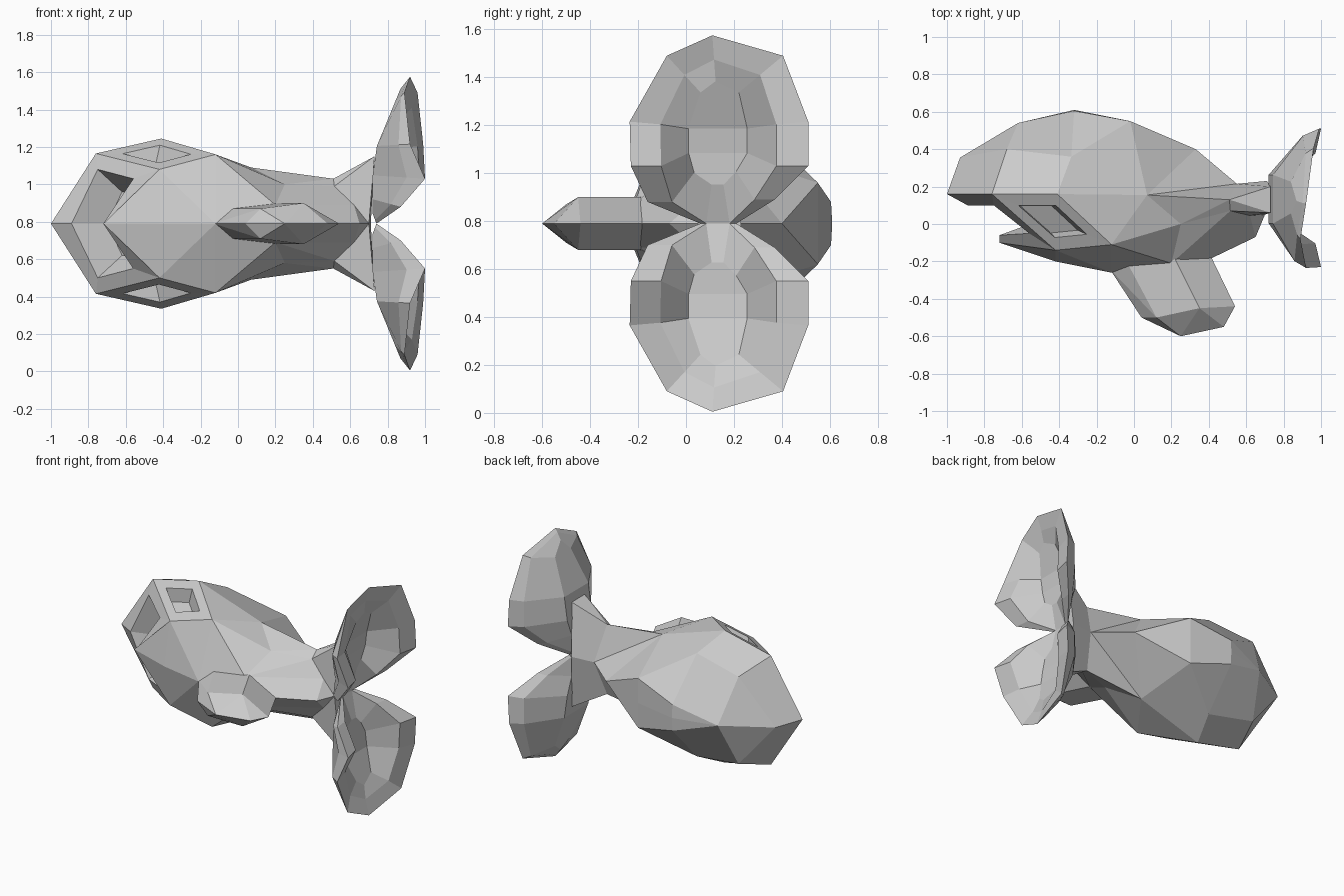
import bpy
import bmesh
from mathutils import Vector

cube = bpy.data.objects.get("Cube")
if cube:
    bpy.data.objects.remove(cube, do_unlink=True)

MID = 0.79  # height of the mirror plane

grey = bpy.data.materials.new("light grey")
grey.use_nodes = True
grey.diffuse_color = (0.6, 0.6, 0.6, 1)
grey.node_tree.nodes["Principled BSDF"].inputs["Base Color"].default_value = (0.6, 0.6, 0.6, 1)


def mirror_half(bm):
    """Mirror half a part across its middle plane and weld the seam."""
    geom = bm.verts[:] + bm.edges[:] + bm.faces[:]
    copy = bmesh.ops.duplicate(bm, geom=geom)["geom"]
    for v in copy:
        if isinstance(v, bmesh.types.BMVert):
            v.co.z = -v.co.z
    bmesh.ops.remove_doubles(bm, verts=bm.verts[:], dist=0.0005)
    bmesh.ops.recalc_face_normals(bm, faces=bm.faces[:])


def finish(bm, name):
    mesh = bpy.data.meshes.new(name)
    bm.to_mesh(mesh)
    bm.free()
    mesh.materials.append(grey)
    obj = bpy.data.objects.new(name, mesh)
    obj.location.z = MID
    bpy.context.collection.objects.link(obj)


# Body: named landmarks on one half (length, depth, half width)
points = dict(
    nose=(-1, .16, 0), crown=(-.93, .355, 0), cheek=(-.76, .16, .375),
    brow=(-.68, .4, .3), temple=(-.41, .16, .455), side=(-.335, .36, .355),
    ridge=(-.62, .54, 0), hump=(-.32, .605, .09), hump_mid=(-.32, .61, 0),
    back=(-.02, .55, .17), back_mid=(-.02, .55, 0), loin=(.33, .4, 0),
    flank=(.07, .155, .3), gill=(-.12, -.11, .37), jaw=(-.42, -.14, .29),
    chin=(-.72, -.1, 0), throat=(-.42, -.2, 0), keel=(-.12, -.26, 0),
    belly=(.2, -.21, .1), vent=(.4, -.19, 0), hip=(.51, .13, .24),
    waist=(.25, 0, .21), haunch=(.515, .07, .2),
    root_top=(.55, .215, 0), root_low=(.62, .045, .1), heel=(.65, -.07, 0),
    lip=(-.89, .1, 0), corner=(-.75, .1, .29), hinge=(-.56, -.05, .24),
    gum=(-.72, -.06, 0), lip_in=(-.7, .16, 0), corner_in=(-.62, .15, .17),
    hinge_in=(-.45, .02, .17), gum_in=(-.5, .02, 0),
    stem_top=(.71, .23, 0), stem_low=(.7, .05, 0),
    wing_top=(.73, .2, .36), wing_low=(.73, .06, .36),
)
patches = [
    # Head and back
    "nose cheek brow crown", "crown brow ridge", "cheek temple side brow",
    "brow side hump ridge", "side back hump", "ridge hump hump_mid",
    "hump back back_mid hump_mid", "temple gill flank",
    "temple flank back side", "back flank loin", "back loin back_mid",
    # Flanks and belly
    "flank hip root_top", "flank root_top loin", "gill waist flank",
    "flank waist hip", "waist haunch hip", "gill belly waist",
    "waist belly haunch", "gill keel belly", "keel vent belly",
    "belly root_low haunch", "belly vent heel root_low",
    # Jaw, eye panel and lips
    "jaw gill keel", "jaw keel throat", "jaw throat chin",
    "cheek jaw gill temple", "nose lip corner cheek",
    "cheek corner hinge jaw", "jaw hinge gum chin",
    # Mouth hollow
    "lip corner corner_in lip_in", "corner hinge hinge_in corner_in",
    "hinge gum gum_in hinge_in", "lip_in corner_in hinge_in gum_in",
    # Tail stem
    "root_top hip wing_top stem_top", "hip wing_low wing_top",
    "hip haunch wing_low", "haunch root_low stem_low wing_low",
    "root_low heel stem_low", "stem_top wing_top wing_low stem_low",
]
bm = bmesh.new()
vert = {name: bm.verts.new(co) for name, co in points.items()}
for patch in patches:
    bm.faces.new([vert[name] for name in patch.split()])
mirror_half(bm)

# Eye sockets: shrink an inset of each eye panel, then sink a smaller floor
for sign in (1, -1):
    corners = [Vector(points[n]) for n in ("cheek", "temple", "gill", "jaw")]
    target = sum(corners, Vector()) / 4
    target.z *= sign
    panel = min(bm.faces, key=lambda f: (f.calc_center_median() - target).length)
    for scale, sink in ((.57, Vector()), (.84, Vector((-.02, .01, -.09 * sign)))):
        old = [v.co.copy() for v in panel.verts]
        bmesh.ops.inset_individual(bm, faces=[panel], thickness=0.01)
        for v in panel.verts:
            start = min(old, key=lambda co: (co - v.co).length)
            v.co = target + (start - target) * scale + sink
finish(bm, "body")

# Belly fin: a faceted hull, thickest along its middle
fin = [(-.13, -.24, 0), (-.04, -.2, .08), (.2, -.15, .11), (.4, -.15, 0),
       (.04, -.5, 0), (.12, -.5, .08), (.35, -.45, .11),
       (.54, -.44, 0), (.48, -.55, 0), (.25, -.6, 0)]
bm = bmesh.new()
for x, y, w in fin:
    for s in ((1, -1) if w else (1,)):
        bm.verts.new((x, y, w * s))
bmesh.ops.convex_hull(bm, input=bm.verts[:])
bmesh.ops.dissolve_limit(bm, angle_limit=0.03, verts=bm.verts[:], edges=bm.edges[:])
finish(bm, "belly_fin")

# Tail flukes: a cupped blade lofted from its back over the rim to the hollow
rim = [(.74, .06, 0), (.87, -.16, .09), (1, -.23, .24), (.92, -.235, .425),
       (.89, -.08, .7), (.92, .11, .785), (.96, .405, .7), (.99, .51, .425),
       (1, .51, .24), (.87, .37, .1), (.74, .21, 0)]


def back_point(x, y, w):
    return .72 + .35 * max(0, w - .36), .13 + (y - .13) * .35, .36 + (w - .36) * .85


def shoulder_point(x, y, w):
    mix = Vector(back_point(x, y, w)).lerp(Vector((x, y, w)), .65)
    return mix.x, .13 + (y - .13) * .9, mix.z


def rim_point(x, y, w):
    return x, y, w


def inner_point(x, y, w):
    return x - .03 * min(1, w * 5), .13 + (y - .13) * .65, w - .25 * max(0, w - .38)


def hollow_point(x, y, w):
    return .79 + .2 * max(0, w - .36), .13 + (y - .13) * .33, .36 + (w - .36) * .55


bm = bmesh.new()
shapes = (back_point, shoulder_point, rim_point, inner_point, hollow_point)
loops = [[bm.verts.new(shape(*p)) for p in rim] for shape in shapes]
n = len(rim)
for a, b in zip(loops, loops[1:]):
    for i in range(n - 1):
        bm.faces.new((a[i], a[i + 1], b[i + 1], b[i]))
    # Close the blade's root, except where both halves meet
    if b is not loops[3]:
        bm.faces.new((a[-1], a[0], b[0], b[-1]))
# Cap the back and the hollow in strips
tip = n // 2
for cap in (loops[0], loops[-1]):
    for i in range(tip - 1):
        bm.faces.new((cap[i], cap[i + 1], cap[n - 2 - i], cap[n - 1 - i]))
    bm.faces.new((cap[tip - 1], cap[tip], cap[tip + 1]))
mirror_half(bm)
finish(bm, "tail_flukes")
